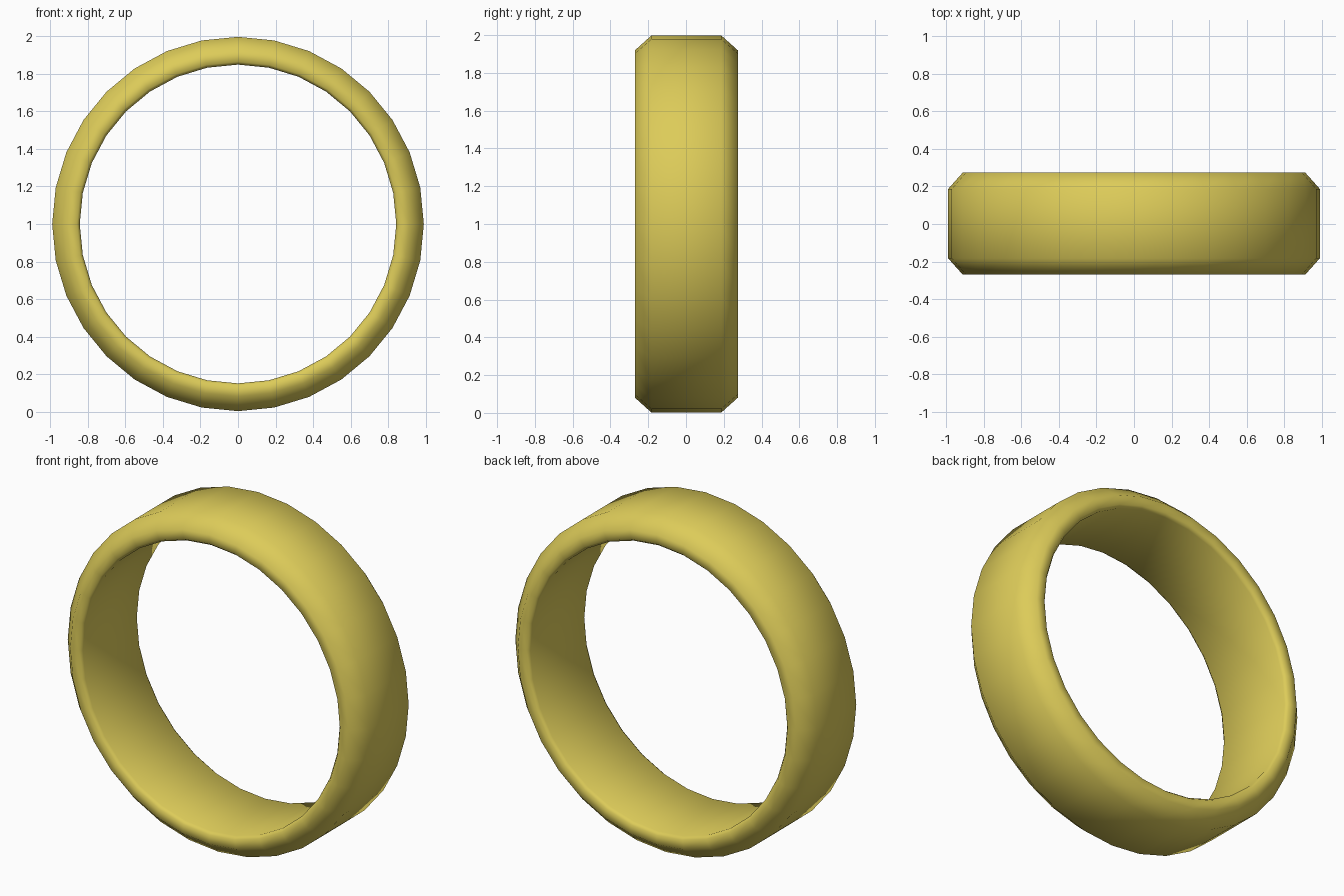
import bpy, bmesh, math

if "Cube" in bpy.data.objects:
    bpy.data.objects.remove(bpy.data.objects["Cube"])

SEGMENTS = 32
# cross-section of the band: (radius, y), closed loop
PROFILE = [(0.998, -0.183), (0.998, 0.187), (0.92, 0.274), (0.865, 0.274),
           (0.85, 0.255), (0.85, -0.25), (0.865, -0.27), (0.92, -0.27)]

# ring band, lathed around the y axis
bm = bmesh.new()
rings = []
for i in range(SEGMENTS):
    a = 2 * math.pi * i / SEGMENTS
    rings.append([bm.verts.new((0.993 * r * math.sin(a), y, 1 + r * math.cos(a)))
                  for r, y in PROFILE])
n = len(PROFILE)
for i in range(SEGMENTS):
    p, q = rings[i], rings[(i + 1) % SEGMENTS]
    for j in range(n):
        k = (j + 1) % n
        bm.faces.new((p[j], p[k], q[k], q[j]))
bmesh.ops.recalc_face_normals(bm, faces=bm.faces)
mesh = bpy.data.meshes.new("ring_band")
bm.to_mesh(mesh)
bm.free()
ring = bpy.data.objects.new("ring_band", mesh)
bpy.context.collection.objects.link(ring)

# gold finish
gold = bpy.data.materials.new("gold")
gold.diffuse_color = (0.72, 0.6, 0.1, 1)
gold.use_nodes = True
gold.node_tree.nodes["Principled BSDF"].inputs["Base Color"].default_value = gold.diffuse_color
mesh.materials.append(gold)

bpy.context.view_layer.objects.active = ring
ring.select_set(True)
bpy.ops.object.shade_smooth_by_angle(angle=math.radians(60))
